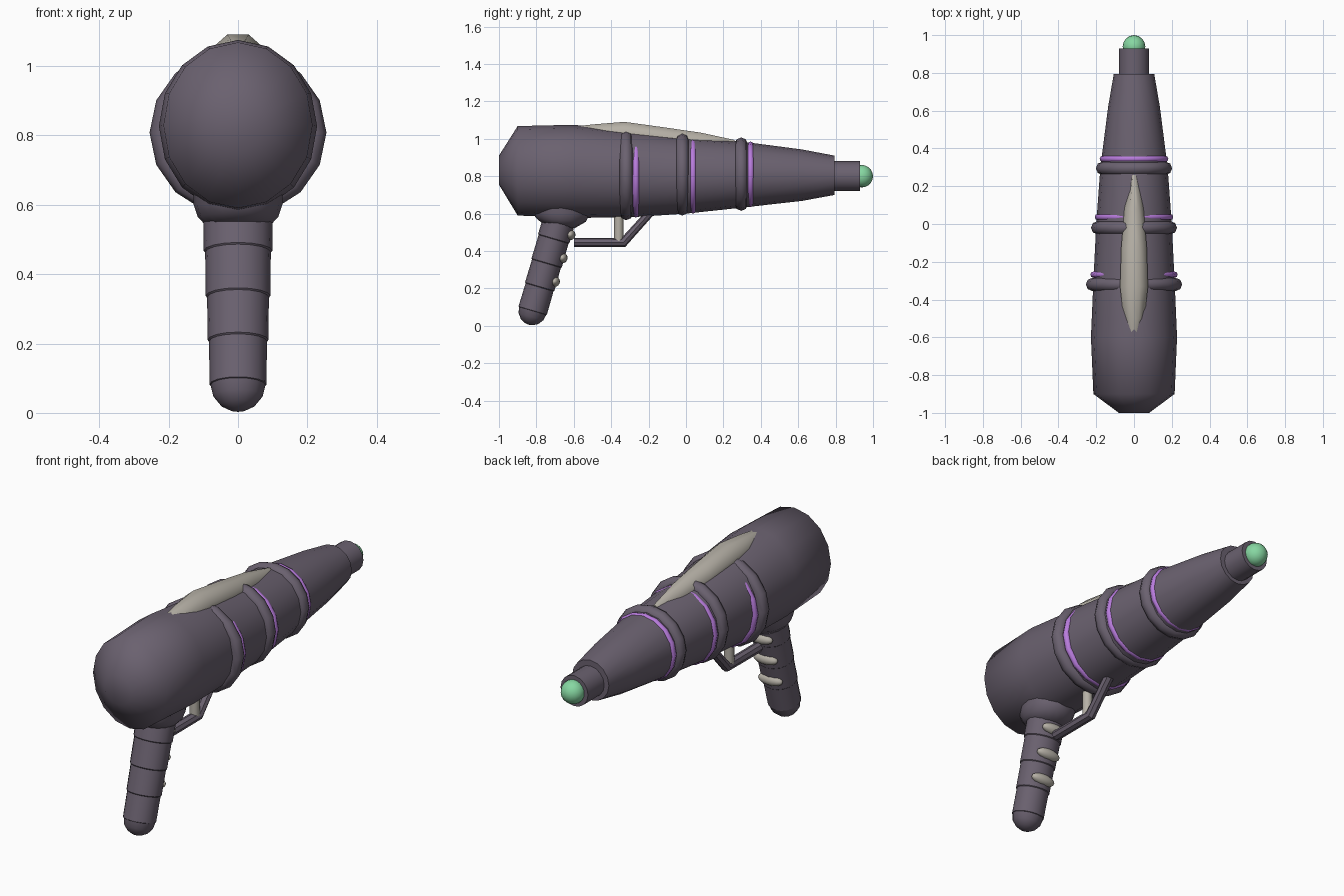
import bpy, bmesh, math

if "Cube" in bpy.data.objects:
    bpy.data.objects.remove(bpy.data.objects["Cube"])


def material(name, rgb):
    m = bpy.data.materials.new(name)
    m.diffuse_color = (*rgb, 1)
    m.use_nodes = True
    m.node_tree.nodes["Principled BSDF"].inputs["Base Color"].default_value = m.diffuse_color
    return m


DARK = material("dark plum", (0.145, 0.120, 0.160))
GREY = material("warm grey", (0.47, 0.44, 0.385))
VIOLET = material("violet", (0.48, 0.20, 0.72))
GREEN = material("mint green", (0.24, 0.68, 0.36))


def finish(ob, name, mat, angle=65):
    ob.name = name
    ob.data.materials.append(mat)
    bpy.ops.object.select_all(action='DESELECT')
    ob.select_set(True)
    bpy.context.view_layer.objects.active = ob
    bpy.ops.object.shade_smooth_by_angle(angle=math.radians(angle))


def loft(name, stations, mat, sides=16, angle=65, phase=0.0):
    """Skin elliptical sections (y, z, x radius, second radius, direction of
    the second radius in the yz plane in degrees)."""
    bm = bmesh.new()
    rings = []
    for y, z, rx, rn, deg in stations:
        ny, nz = math.cos(math.radians(deg)), math.sin(math.radians(deg))
        ring = []
        for i in range(sides):
            a = 2 * math.pi * (i + phase) / sides
            c, s = rx * math.cos(a), rn * math.sin(a)
            ring.append(bm.verts.new((c, y + s * ny, z + s * nz)))
        rings.append(ring)
    for r0, r1 in zip(rings, rings[1:]):
        for i in range(sides):
            j = (i + 1) % sides
            bm.faces.new((r0[i], r0[j], r1[j], r1[i]))
    bm.faces.new(rings[0])
    bm.faces.new(rings[-1])
    bmesh.ops.recalc_face_normals(bm, faces=bm.faces)
    me = bpy.data.meshes.new(name)
    bm.to_mesh(me)
    bm.free()
    ob = bpy.data.objects.new(name, me)
    bpy.context.collection.objects.link(ob)
    finish(ob, name, mat, angle)


def band(name, y, z, rx, rz, minor, mat):
    """Torus around the body with given outer radii."""
    bpy.ops.mesh.primitive_torus_add(
        major_segments=16, minor_segments=8, major_radius=rx - minor,
        minor_radius=minor, location=(0, y, z), rotation=(math.pi / 2, 0, 0))
    ob = bpy.context.object
    ob.scale = (1, rz / rx, 1)
    finish(ob, name, mat)


def ball(name, loc, scale, mat, seg=16, rings=10):
    bpy.ops.mesh.primitive_uv_sphere_add(segments=seg, ring_count=rings, radius=1, location=loc)
    ob = bpy.context.object
    ob.scale = scale
    finish(ob, name, mat)


# Main body: y, half width, bottom z, top z
profile = [(-1.0, 0.08, 0.755, 0.91), (-0.9, 0.215, 0.59, 1.068),
           (-0.6, 0.228, 0.577, 1.075), (-0.3, 0.215, 0.58, 1.043),
           (0.0, 0.20, 0.60, 1.008), (0.3, 0.178, 0.632, 0.985),
           (0.62, 0.137, 0.668, 0.943), (0.795, 0.107, 0.70, 0.91)]
loft("body", [(y, (b + t) / 2, w, (t - b) / 2, 90) for y, w, b, t in profile], DARK)

# Muzzle and glowing tip
loft("muzzle", [(0.76, 0.80, 0.08, 0.08, 90), (0.93, 0.80, 0.08, 0.08, 90)], DARK)
ball("muzzle_tip", (0, 0.94, 0.80), (0.06, 0.06, 0.06), GREEN)

# Heavy bands and thin violet hoops
for i, (y, z, rx, rz) in enumerate([(-0.32, 0.808, 0.255, 0.243),
                                    (-0.02, 0.813, 0.228, 0.223),
                                    (0.295, 0.811, 0.202, 0.196)]):
    band(f"heavy_band_{i + 1}", y, z, rx, rz, 0.035, DARK)
for i, (y, z, rx, rz) in enumerate([(-0.268, 0.80, 0.231, 0.221),
                                    (0.037, 0.803, 0.208, 0.203),
                                    (0.345, 0.81, 0.182, 0.175)]):
    band(f"violet_hoop_{i + 1}", y, z, rx, rz, 0.017, VIOLET)

# Top fin, half sunk into the body: y, top z, half width
fin = [(-0.58, 1.068, 0.035), (-0.5, 1.077, 0.06), (-0.33, 1.091, 0.08),
       (-0.12, 1.062, 0.073), (0.08, 1.033, 0.055), (0.26, 0.994, 0.02)]
loft("top_fin", [(y, t - 0.065, w, 0.07, 90) for y, t, w in fin], GREY, 8, phase=0.5)

# Grip collar blending into the body
loft("grip_collar", [(-0.665, 0.67, 0.13, 0.155, 0), (-0.665, 0.60, 0.128, 0.153, 0),
                     (-0.668, 0.565, 0.116, 0.132, -4), (-0.685, 0.537, 0.09, 0.09, -10)], DARK)

# Segmented grip with a rounded end
TILT = math.radians(16.3)


def axis_y(z):
    return -0.82 + (z - 0.08) * math.tan(TILT)


grip = []
cuts = [0.60, 0.465, 0.335, 0.208, 0.08]
for z0, z1 in zip(cuts, cuts[1:]):
    for z, d in ((z0 - 0.002, -0.002), (z1 + 0.002, 0.002)):
        k = (z - 0.08) / 0.46
        grip.append((axis_y(z), z, 0.08 + 0.02 * k + d, 0.077 + 0.01 * k + d, -16.3))
for a in (0, 25, 50, 72, 86):
    s, c = 0.077 * math.sin(math.radians(a)), math.cos(math.radians(a))
    grip.append((-0.82 - s * math.sin(TILT), 0.08 - s * math.cos(TILT), 0.079 * c, 0.076 * c, -16.3))
loft("grip", grip, DARK, angle=40)

# Finger studs on the forward side of the grip
for i, (y, z) in enumerate([(-0.62, 0.487), (-0.662, 0.363), (-0.703, 0.237)]):
    ball(f"finger_stud_{i + 1}", (0, y, z), (0.07, 0.029, 0.029), GREY, 16, 8)

# Trigger and its guard
loft("trigger", [(-0.36, 0.445, 0.025, 0.025, 0), (-0.36, 0.62, 0.025, 0.025, 0)], GREY, 8)
loft("trigger_guard", [(-0.60, 0.446, 0.028, 0.025, 90), (-0.335, 0.446, 0.028, 0.026, 114),
                       (-0.18, 0.618, 0.028, 0.022, 138)], DARK, 8, angle=30)
